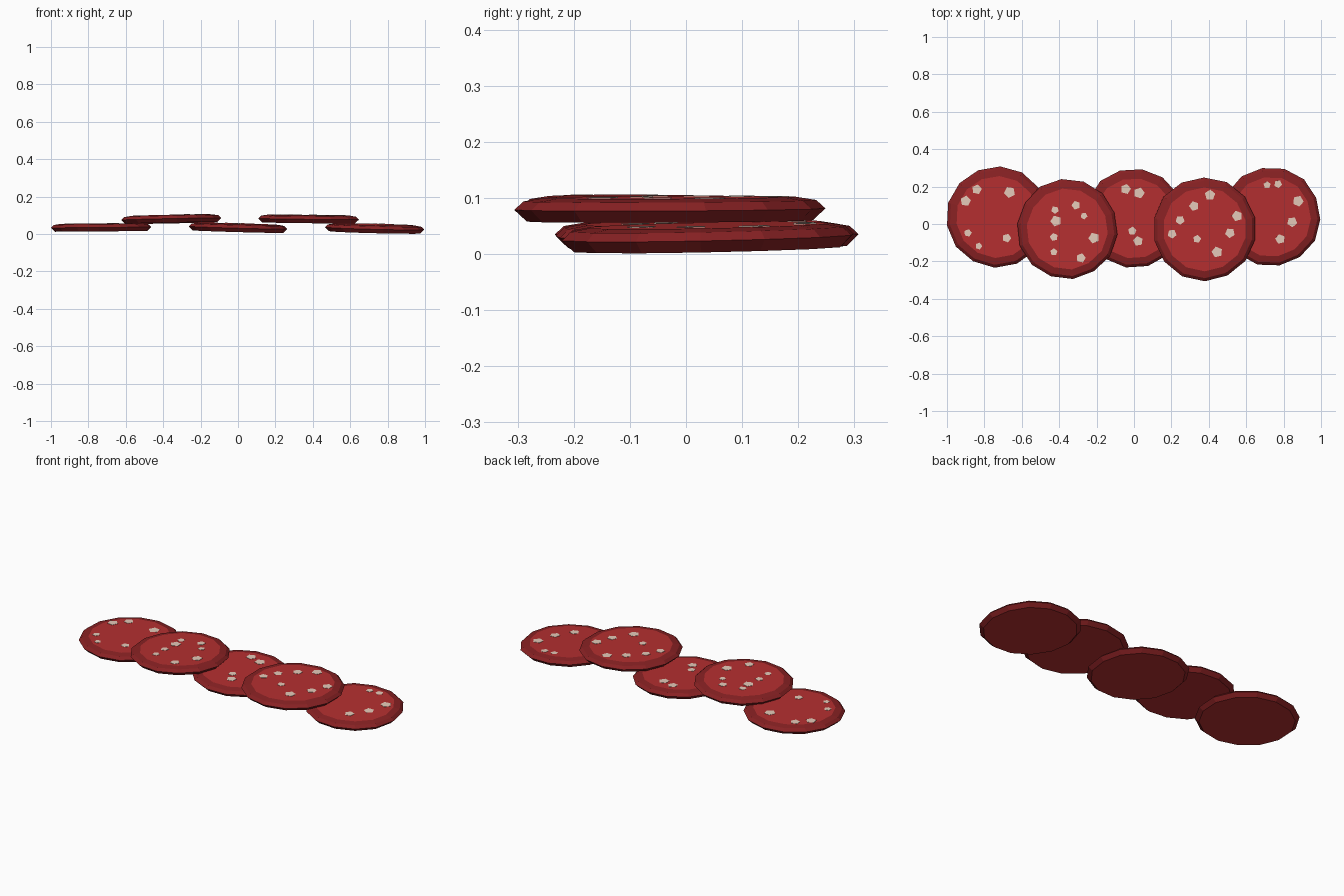
import bpy, bmesh, math, random
from mathutils import Matrix, Vector

if "Cube" in bpy.data.objects:
    bpy.data.objects.remove(bpy.data.objects["Cube"])

random.seed(4)


def material(name, rgb):
    m = bpy.data.materials.new(name)
    lin = [(c / 255 / 12.92 if c < 11 else ((c / 255 + 0.055) / 1.055) ** 2.4) for c in rgb]
    m.diffuse_color = (*lin, 1)
    m.use_nodes = True
    m.node_tree.nodes["Principled BSDF"].inputs["Base Color"].default_value = m.diffuse_color
    return m


CASING = material("dark red casing", (136, 33, 35))
MEAT = material("red meat", (181, 47, 48))
FAT = material("pale fat", (230, 203, 186))

SIDES = 14
# radius, height of each ring from the underside to the meat face
PROFILE = [(0.25, -0.022), (0.272, -0.001), (0.256, 0.014), (0.22, 0.02)]


def finish(bm, name, mats, matrix):
    bmesh.ops.recalc_face_normals(bm, faces=bm.faces)
    me = bpy.data.meshes.new(name)
    bm.to_mesh(me)
    bm.free()
    for m in mats:
        me.materials.append(m)
    ob = bpy.data.objects.new(name, me)
    ob.matrix_world = matrix
    bpy.context.collection.objects.link(ob)


def slice_disc(name, matrix, turn, size):
    # bevelled disc, slightly irregular outline, meat on both flat faces
    bm = bmesh.new()
    wobble = [size * random.uniform(0.99, 1.01) for _ in range(SIDES)]
    rings = []
    for r, z in PROFILE:
        rings.append([bm.verts.new((r * w * math.cos(turn + math.tau * i / SIDES),
                                    r * w * math.sin(turn + math.tau * i / SIDES), z))
                      for i, w in enumerate(wobble)])
    for a, b in zip(rings, rings[1:]):
        for i in range(SIDES):
            j = (i + 1) % SIDES
            bm.faces.new((a[i], a[j], b[j], b[i]))
    bm.faces.new(rings[0][::-1]).material_index = 1
    bm.faces.new(rings[-1]).material_index = 1
    finish(bm, name, [CASING, MEAT], matrix)


def fat_flecks(name, matrix, centre, flecks):
    # thin pentagon plates on the meat face
    bm = bmesh.new()
    for x, y, r in flecks:
        turn = random.uniform(0, math.tau)
        ring = []
        for z in (0.019, 0.0215):
            ring.append([bm.verts.new((x - centre[0] + r * math.cos(turn + math.tau * i / 5),
                                       y - centre[1] + r * math.sin(turn + math.tau * i / 5), z))
                         for i in range(5)])
        bm.faces.new(ring[0][::-1])
        bm.faces.new(ring[1])
        for i in range(5):
            j = (i + 1) % 5
            bm.faces.new((ring[0][i], ring[0][j], ring[1][j], ring[1][i]))
    finish(bm, name, [FAT], matrix)


# centre, size, slope along x, slope along y, fat flecks (x, y, radius)
SLICES = [
    ((-0.73, 0.038, 0.036), 1.0, 0.008, 0.0,
     [(-.84, .185, .027), (-.665, .17, .031), (-.90, .123, .029), (-.888, -.048, .021),
      (-.83, -.118, .019), (-.68, -.075, .024)]),
    ((-0.357, -0.028, 0.081), 0.985, 0.02, -0.01,
     [(-.422, .075, .021), (-.31, .10, .024), (-.417, .016, .03), (-.267, .043, .019),
      (-.428, -.07, .022), (-.428, -.15, .02), (-.214, -.075, .03), (-.283, -.182, .026)]),
    ((0.0, 0.031, 0.035), 0.98, -0.028, 0.012,
     [(-.045, .187, .028), (.027, .166, .03), (-.01, -.037, .023), (.021, -.091, .027)]),
    ((0.377, -0.028, 0.081), 1.02, -0.012, 0.005,
     [(.406, .155, .029), (.321, .096, .027), (.551, .043, .029), (.246, .021, .025),
      (.513, -.048, .027), (.203, -.053, .025), (.337, -.08, .022), (.444, -.15, .03)]),
    ((0.732, 0.038, 0.031), 0.975, -0.025, 0.02,
     [(.711, .209, .02), (.77, .214, .022), (.877, .123, .03), (.845, .011, .028),
      (.781, -.08, .027)]),
]

for n, (c, size, sx, sy, flecks) in enumerate(SLICES, 1):
    tilt = Matrix.Rotation(-sx, 4, 'Y') @ Matrix.Rotation(sy, 4, 'X')
    mat = Matrix.Translation(Vector(c)) @ tilt
    slice_disc(f"sausage_slice_{n}", mat, 0.17 * n, size)
    fat_flecks(f"fat_flecks_{n}", mat, c, flecks)
